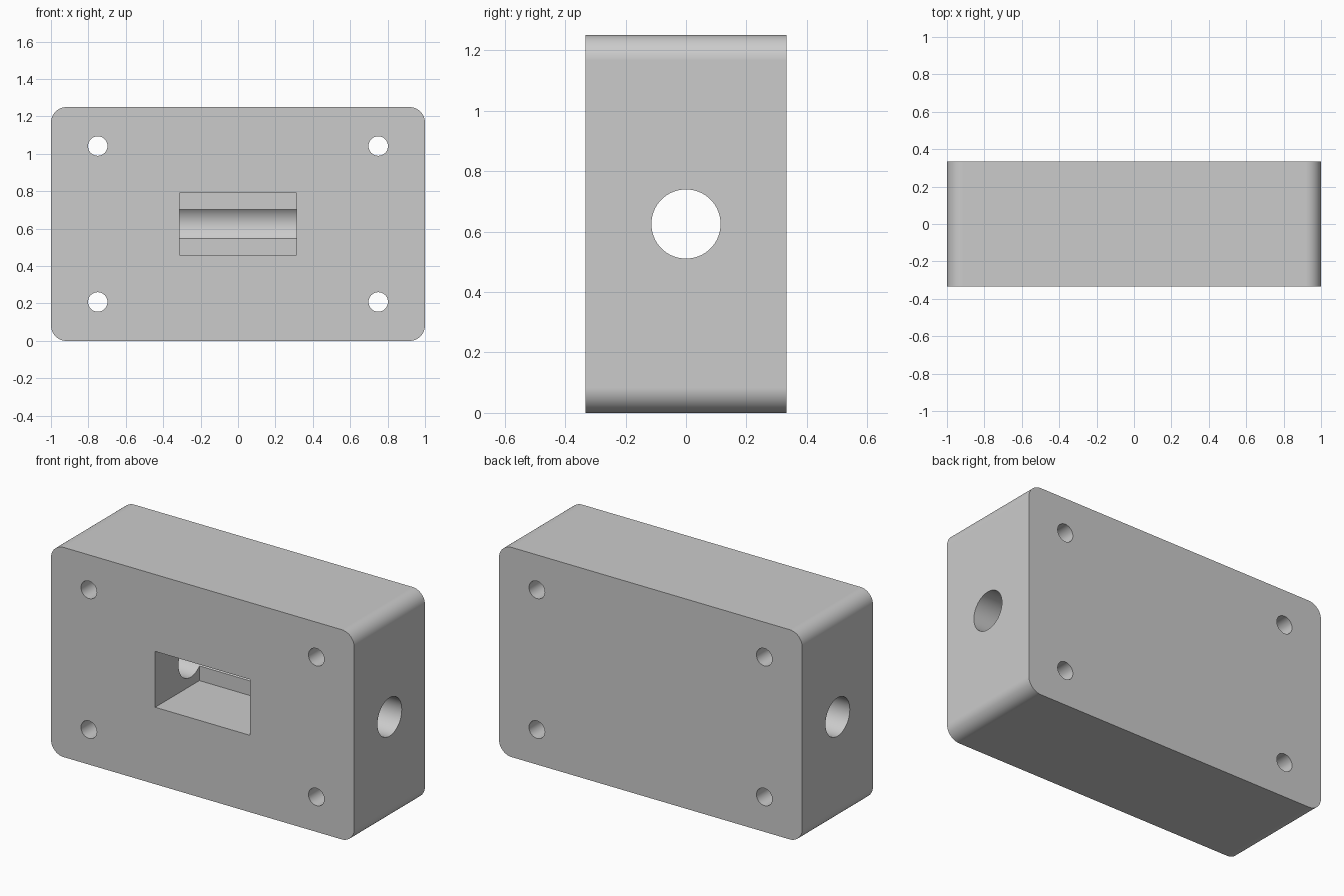
import bpy, bmesh
from math import pi, radians

if "Cube" in bpy.data.objects:
    bpy.data.objects.remove(bpy.data.objects["Cube"])

W, D, H = 2.0, 0.6667, 1.25
MID = H / 2


def box(name, size, centre):
    bpy.ops.mesh.primitive_cube_add(size=1, location=centre)
    ob = bpy.context.object
    ob.name = name
    ob.scale = size
    bpy.ops.object.transform_apply(location=True, rotation=False, scale=True)
    return ob


def rod(name, radius, length, centre, rotation, sides=64):
    bpy.ops.mesh.primitive_cylinder_add(vertices=sides, radius=radius, depth=length,
                                        location=centre, rotation=rotation)
    bpy.context.object.name = name
    return bpy.context.object


# Block with four rounded corners running front to back
block = box("housing_block", (W, D, H), (0, 0, MID))
bm = bmesh.new()
bm.from_mesh(block.data)
corners = [e for e in bm.edges
           if abs(e.verts[0].co.y - e.verts[1].co.y) > 0.1]
bmesh.ops.bevel(bm, geom=corners, offset=0.083, offset_type='OFFSET',
                segments=12, profile=0.5, affect='EDGES')
bm.to_mesh(block.data)
bm.free()

# Cutters: blind front pocket, cross bore, four screw holes
pocket_front, pocket_back = -D / 2 - 0.1, 0.083
cutters = [
    box("pocket_cutter", (0.625, pocket_back - pocket_front, 0.333),
        (0, (pocket_front + pocket_back) / 2, MID)),
    rod("cross_bore_cutter", 0.1145, W + 0.2, (0, 0, MID), (0, pi / 2, 0)),
]
for x in (-0.75, 0.75):
    for dz in (-0.4167, 0.4167):
        cutters.append(rod("screw_hole_cutter", 0.052, D + 0.2,
                           (x, 0, MID + dz), (pi / 2, 0, 0), 48))

# Cut the openings
bpy.context.view_layer.objects.active = block
for cutter in cutters:
    cutter.hide_render = True
    mod = block.modifiers.new("cut", 'BOOLEAN')
    mod.operation = 'DIFFERENCE'
    mod.solver = 'EXACT'
    mod.object = cutter
    bpy.ops.object.modifier_apply(modifier=mod.name)
    bpy.data.objects.remove(cutter, do_unlink=True)

# Smooth the curved walls, keep flat faces flat
bpy.ops.object.select_all(action='DESELECT')
block.select_set(True)
bpy.context.view_layer.objects.active = block
bpy.ops.object.shade_smooth_by_angle(angle=radians(25))
weighted = block.modifiers.new("weighted_normals", 'WEIGHTED_NORMAL')
weighted.keep_sharp = True
